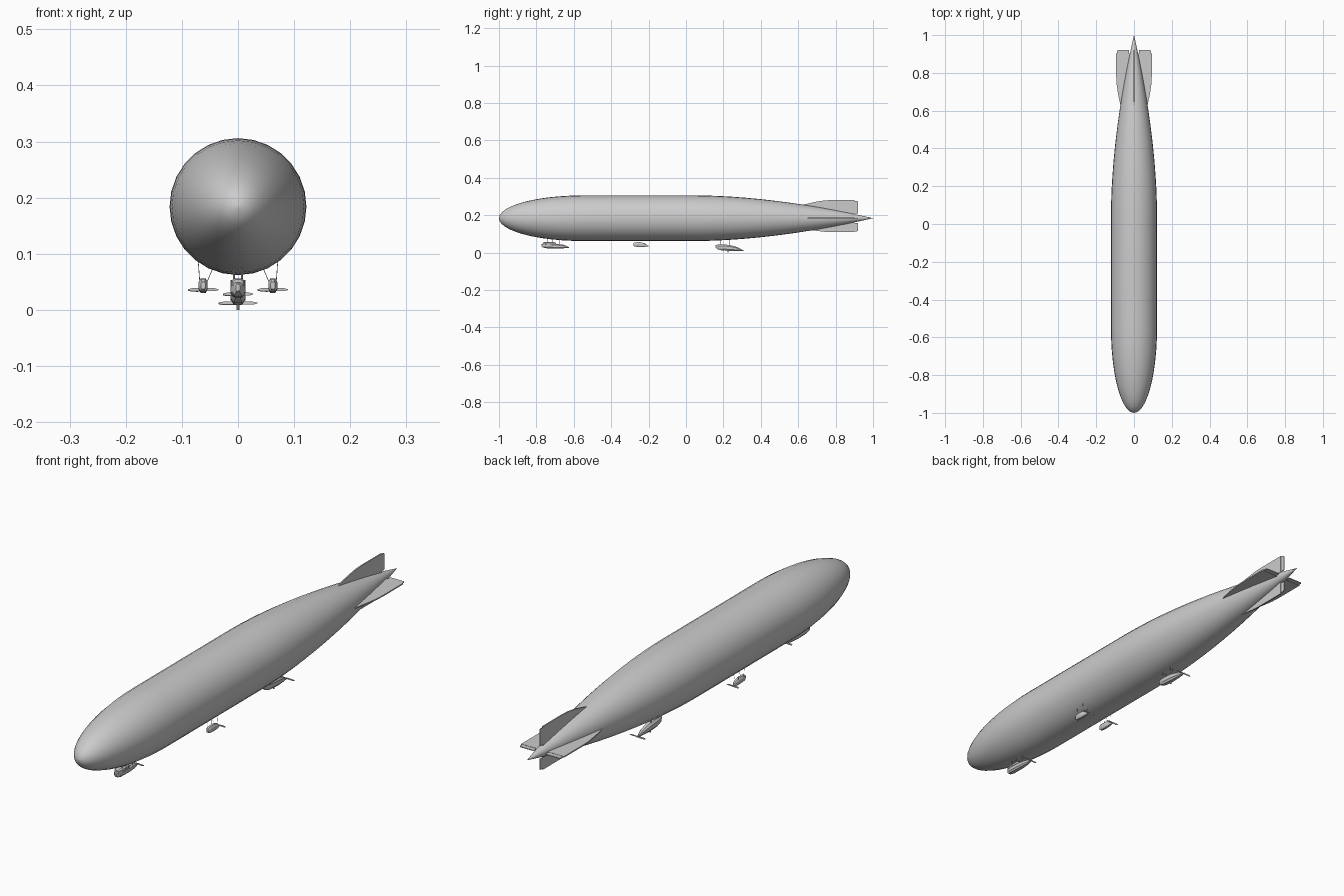
import bpy, bmesh
from math import sin, cos, pi, sqrt, radians
from mathutils import Vector

if "Cube" in bpy.data.objects:
    bpy.data.objects.remove(bpy.data.objects["Cube"])

CZ, R, SIDES = 0.184, 0.122, 28


def finish(name, bm, smooth=None):
    bmesh.ops.recalc_face_normals(bm, faces=bm.faces)
    me = bpy.data.meshes.new(name)
    bm.to_mesh(me)
    bm.free()
    ob = bpy.data.objects.new(name, me)
    bpy.context.collection.objects.link(ob)
    if smooth:
        bpy.ops.object.select_all(action='DESELECT')
        ob.select_set(True)
        bpy.context.view_layer.objects.active = ob
        bpy.ops.object.shade_smooth_by_angle(angle=radians(smooth))
    return ob


def loft(bm, rings):
    loops = [[bm.verts.new(p) for p in ring] for ring in rings]
    n = len(loops[0])
    for a, b in zip(loops, loops[1:]):
        for i in range(n):
            j = (i + 1) % n
            bm.faces.new((a[i], a[j], b[j], b[i]))
    bm.faces.new(loops[0])
    bm.faces.new(loops[-1])


def rod(bm, a, b, r, n=6):
    a, b = Vector(a), Vector(b)
    q = (b - a).to_track_quat('Z', 'Y')
    ring = [q @ Vector((r * cos(2 * pi * i / n), r * sin(2 * pi * i / n), 0)) for i in range(n)]
    loft(bm, [[a + v for v in ring], [b + v for v in ring]])


def hull_radius(y):
    if y < -0.55:
        return R * sqrt(max(0, 1 - ((y + 0.55) / 0.45) ** 2))
    if y > 0.05:
        return R * (1 - ((y - 0.05) / 0.95) ** 1.8)
    return R


def hull_point(x, y):
    return (x, y, CZ - sqrt(hull_radius(y) ** 2 - x * x) + 0.003)


# Hull: rounded nose, parallel middle, long tapered tail
stations = [-0.55 - 0.45 * cos(pi / 2 * i / 12) for i in range(12)]
stations += [-0.55, -0.35, -0.15, 0.05] + [0.05 + 0.95 * i / 14 for i in range(1, 15)]
bm = bmesh.new()
loft(bm, [[(max(hull_radius(y), 1e-4) * sin(2 * pi * i / SIDES), y,
            CZ + max(hull_radius(y), 1e-4) * cos(2 * pi * i / SIDES)) for i in range(SIDES)]
          for y in stations])
finish("hull", bm, 40)


# Tail fins with hinged control surfaces
def plate(name, outline, direction, thick):
    d = Vector(direction)
    side = Vector((d.z, 0, -d.x)) * thick / 2
    bm = bmesh.new()
    loft(bm, [[Vector((0, y, CZ)) + d * r + side * s for y, r in outline] for s in (-1, 1)])
    finish(name, bm)


for name, d, span in (("upper", (0, 0, 1), 0.097), ("lower", (0, 0, -1), 0.074),
                      ("right", (1, 0, 0), 0.094), ("left", (-1, 0, 0), 0.094)):
    root = 0.62 if span > 0.08 else 0.65
    plate(name + "_fin", [(root, 0.01), (root, hull_radius(root) - 0.003), (0.69, max(span * 0.9, 0.065)),
                          (0.74, span * 0.98), (0.78, span), (0.902, span), (0.902, 0.01)], d, 0.005)
    plate(name + "_control_surface", [(0.9, 0.026), (0.9, span - 0.004),
                                      (0.915, span - 0.004), (0.92, span - 0.008), (0.92, 0.026)], d, 0.003)


# Car body: chamfered sections of (y, half width, bottom, top)
def car(name, x, sections):
    bm = bmesh.new()
    rings = []
    for y, w, b, t in sections:
        c, h = w * 0.55, (t - b) * 0.25
        rings.append([(x + px, y, pz) for px, pz in
                      ((-c, b), (c, b), (w, b + h), (w, t - h), (c, t), (-c, t), (-w, t - h), (-w, b + h))])
    loft(bm, rings)
    finish(name, bm, 30)


# Two-bladed propeller with shaft and hub
def propeller(name, x, y, z, span):
    bm = bmesh.new()
    rod(bm, (x, y - 0.012, z), (x, y + 0.004, z), 0.0025, 8)
    for s in (-1, 1):
        rings = []
        for t, w in ((0, 0.0012), (0.35, 0.0028), (0.75, 0.0026), (1, 0.0008)):
            px = x + s * span * t
            rings.append([(px, y - 0.001, z - w), (px, y + 0.001, z - w + 0.001 * s),
                          (px, y + 0.001, z + w), (px, y - 0.001, z + w)])
        loft(bm, rings)
    finish(name, bm)


# Forward control car with cabin, window posts and struts
car("front_car", 0, [(-0.772, 0.004, 0.034, 0.046), (-0.764, 0.010, 0.027, 0.049), (-0.745, 0.013, 0.023, 0.05),
                     (-0.69, 0.013, 0.022, 0.046), (-0.655, 0.009, 0.023, 0.042), (-0.634, 0.003, 0.026, 0.034)])
car("front_cabin", 0, [(-0.765, 0.009, 0.04, 0.054), (-0.755, 0.0125, 0.04, 0.056),
                       (-0.705, 0.0125, 0.04, 0.056), (-0.695, 0.010, 0.04, 0.052)])
bm = bmesh.new()
for s in (-1, 1):
    for y in (-0.75, -0.735, -0.72, -0.705):
        rod(bm, (s * 0.0128, y, 0.041), (s * 0.0128, y, 0.053), 0.0008)
finish("window_posts", bm)
bm = bmesh.new()
for s in (-1, 1):
    for y in (-0.74, -0.715, -0.675):
        rod(bm, (s * 0.007, y, 0.04), hull_point(s * 0.007, y), 0.0017)
finish("front_struts", bm)
propeller("front_propeller", 0, -0.630, 0.028, 0.027)

# Rear engine car
car("rear_car", 0, [(0.158, 0.004, 0.028, 0.04), (0.168, 0.010, 0.018, 0.043), (0.19, 0.013, 0.012, 0.044),
                    (0.235, 0.013, 0.009, 0.041), (0.275, 0.009, 0.009, 0.029), (0.3, 0.003, 0.009, 0.016)])
bm = bmesh.new()
for s in (-1, 1):
    for y in (0.185, 0.23):
        rod(bm, (s * 0.007, y, 0.035), hull_point(s * 0.007, y), 0.0015)
finish("rear_struts", bm)
bm = bmesh.new()
rod(bm, (0, 0.225, 0), (0, 0.225, 0.014), 0.003, 8)
finish("landing_bumper", bm)
propeller("rear_propeller", 0, 0.304, 0.012, 0.035)

# Side engine pods hung on thin wires
for name, s in (("left", -1), ("right", 1)):
    x = s * 0.062
    car(name + "_pod", x, [(-0.282, 0.004, 0.037, 0.05), (-0.274, 0.008, 0.032, 0.055),
                           (-0.245, 0.008, 0.03, 0.056), (-0.22, 0.007, 0.031, 0.05),
                           (-0.21, 0.003, 0.033, 0.04)])
    bm = bmesh.new()
    for y in (-0.265, -0.23):
        rod(bm, (x + s * 0.006, y, 0.048), hull_point(s * 0.071, y), 0.0006, 4)
        rod(bm, (x - s * 0.006, y, 0.048), hull_point(s * 0.045, y), 0.0006, 4)
    finish(name + "_pod_struts", bm)
    propeller(name + "_propeller", x, -0.205, 0.036, 0.027)
